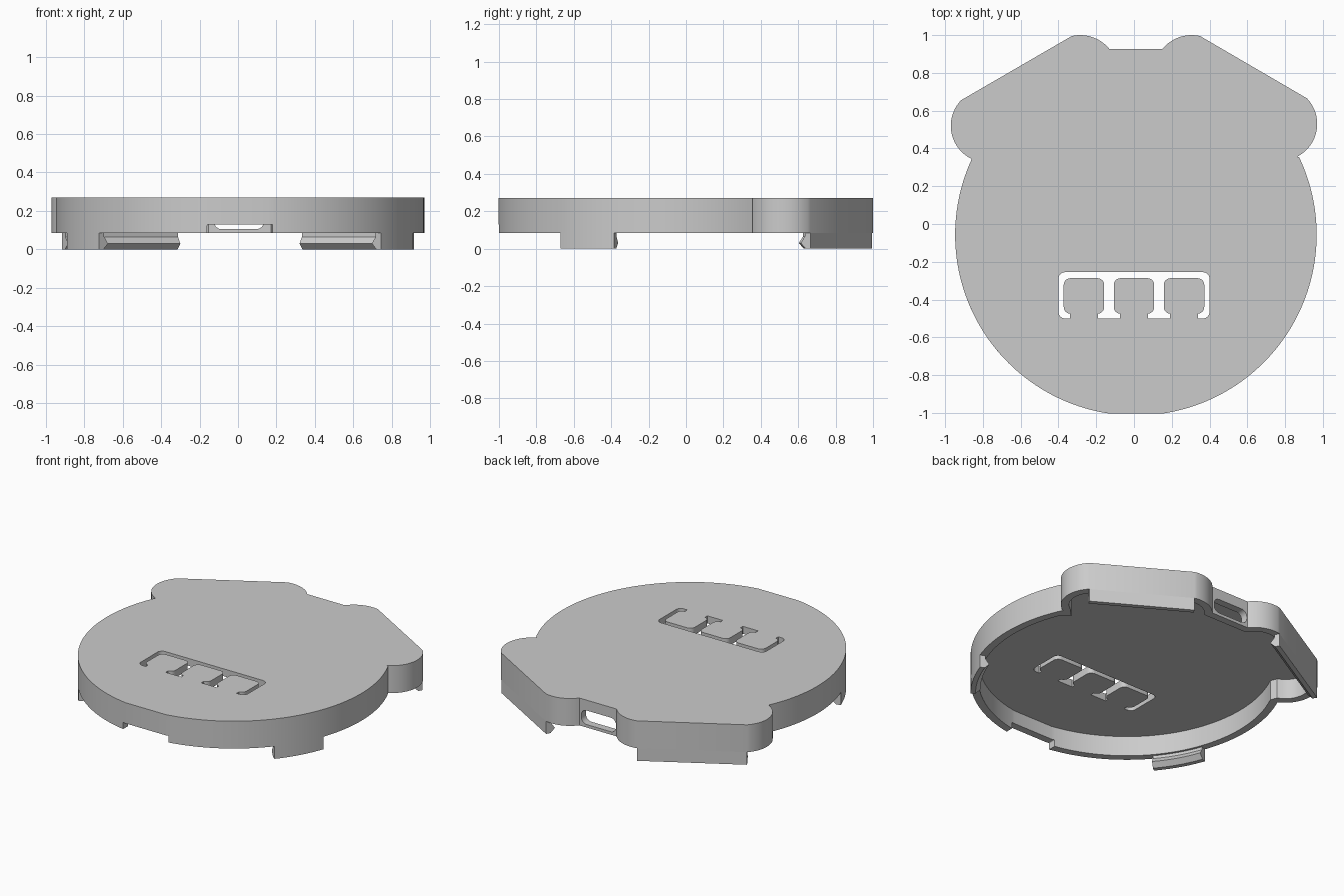
import bpy, bmesh
from math import cos, sin, radians
from mathutils import Vector, Matrix

if "Cube" in bpy.data.objects:
    bpy.data.objects.remove(bpy.data.objects["Cube"])

TOP, RIM, ROOF, WALL = 0.27, 0.085, 0.22, 0.05
CX, CY, R = 0.01, -0.057, 0.957

grey = bpy.data.materials.new("plain grey")
grey.use_nodes = True
COLOUR = (0.6, 0.6, 0.6, 1)
grey.diffuse_color = COLOUR
grey.node_tree.nodes["Principled BSDF"].inputs["Base Color"].default_value = COLOUR


def arc(x, y, r, a, b, n):
    angles = [radians(a + (b - a) * i / n) for i in range(n + 1)]
    return [Vector((x + r * cos(t), y + r * sin(t))) for t in angles]


def inset(pts, d, closed=True):
    """Move a counter-clockwise path inwards by d."""
    out, n = [], len(pts)
    for i, p in enumerate(pts):
        before = (p - pts[i - 1]).normalized() if closed or i else None
        after = (pts[(i + 1) % n] - p).normalized() if closed or i < n - 1 else before
        before = before or after
        n1, n2 = Vector((-before.y, before.x)), Vector((-after.y, after.x))
        out.append(p + (n1 + n2) * d / max(0.4, 1 + n1.dot(n2)))
    return out


def rounded(x0, x1, y0, y1, r):
    pts = []
    corners = [(x1 - r, y1 - r), (x0 + r, y1 - r), (x0 + r, y0 + r), (x1 - r, y0 + r)]
    for i, (x, y) in enumerate(corners):
        pts += arc(x, y, r, 90 * i, 90 * i + 90, 6)
    return pts


def finish(name, bm):
    bmesh.ops.recalc_face_normals(bm, faces=bm.faces)
    mesh = bpy.data.meshes.new(name)
    bm.to_mesh(mesh)
    bm.free()
    mesh.materials.append(grey)
    ob = bpy.data.objects.new(name, mesh)
    bpy.context.collection.objects.link(ob)
    return ob


def prism(name, pts, z0, z1, matrix=Matrix()):
    bm = bmesh.new()
    face = bm.faces.new([bm.verts.new((p.x, p.y, z0)) for p in pts])
    top = bmesh.ops.extrude_face_region(bm, geom=[face])["geom"]
    moved = [v for v in top if isinstance(v, bmesh.types.BMVert)]
    bmesh.ops.translate(bm, verts=moved, vec=(0, 0, z1 - z0))
    bm.transform(matrix)
    return finish(name, bm)


def select(ob):
    bpy.ops.object.select_all(action="DESELECT")
    ob.select_set(True)
    bpy.context.view_layer.objects.active = ob


def cut(ob, cutter):
    select(ob)
    mod = ob.modifiers.new("cut", "BOOLEAN")
    mod.object, mod.operation, mod.solver = cutter, "DIFFERENCE", "EXACT"
    bpy.ops.object.modifier_apply(modifier=mod.name)
    bpy.data.objects.remove(cutter)


def smooth(ob):
    select(ob)
    bpy.ops.object.shade_smooth_by_angle(angle=radians(30))


# Outline: round body with a flat front and two lobes on each back corner
outline = arc(CX, CY, R, 279, 385.5, 56)
outline += arc(0.775, 0.53, 0.195, -63, 44, 20)
outline += arc(0.305, 0.80, 0.20, 77, 141, 14)
outline += arc(-0.285, 0.80, 0.20, 39, 103, 14)
outline += arc(-0.775, 0.52, 0.195, 136, 243, 20)
outline += arc(CX, CY, R, 155.5, 261, 56)

# Lid shell with hollow underside
lid = prism("lid", outline, RIM, TOP)
cut(lid, prism("cavity", inset(outline, WALL), -0.1, ROOF))

# Front notch and rounded port through the back wall
upright = Matrix.Rotation(radians(90), 4, "X")
cut(lid, prism("notch", rounded(-0.16, 0.18, 0.0, 0.13, 0.005), 0.9, 1.1, upright))
cut(lid, prism("port", rounded(-0.125, 0.135, 0.105, 0.2, 0.04), -1.1, -0.8, upright))

# Slot around three flexible press buttons
slot = prism("slot", rounded(-0.4, 0.4, -0.5, -0.255, 0.035), 0.1, 0.4)
for x in (-0.265, 0, 0.265):
    cut(slot, prism("button", rounded(x - 0.107, x + 0.107, -0.475, -0.287, 0.035), 0, 0.5))
    cut(slot, prism("neck", rounded(x - 0.075, x + 0.075, -0.55, -0.4, 0.005), 0, 0.5))
cut(lid, slot)
smooth(lid)


# Snap tabs: hooked cross-section swept along part of the outline
def snap_tab(name, path):
    section = [(0, RIM), (0, 0), (0.03, 0), (0.06, 0.03), (0.035, 0.065), (0.035, RIM)]
    bm = bmesh.new()
    rows = []
    for d, z in section:
        rows.append([bm.verts.new((p.x, p.y, z)) for p in inset(path, d, False)])
    for a, b in zip(rows, rows[1:] + rows[:1]):
        for i in range(len(path) - 1):
            bm.faces.new((a[i], a[i + 1], b[i + 1], b[i]))
    bm.faces.new([r[0] for r in rows])
    bm.faces.new([r[-1] for r in rows])
    smooth(finish(name, bm))


snap_tab("front_left_tab", arc(CX, CY, R, -40, -20, 10))
snap_tab("front_right_tab", arc(CX, CY, R, 200, 220, 10))
ear_l, ear_r = arc(0.775, 0.53, 0.195, 44, 45, 1)[0], arc(-0.775, 0.52, 0.195, 136, 137, 1)[0]
lobe_l, lobe_r = arc(0.305, 0.80, 0.20, 77, 78, 1)[0], arc(-0.285, 0.80, 0.20, 103, 104, 1)[0]
snap_tab("back_left_tab", [ear_l, lobe_l])
snap_tab("back_right_tab", [lobe_r, ear_r])
